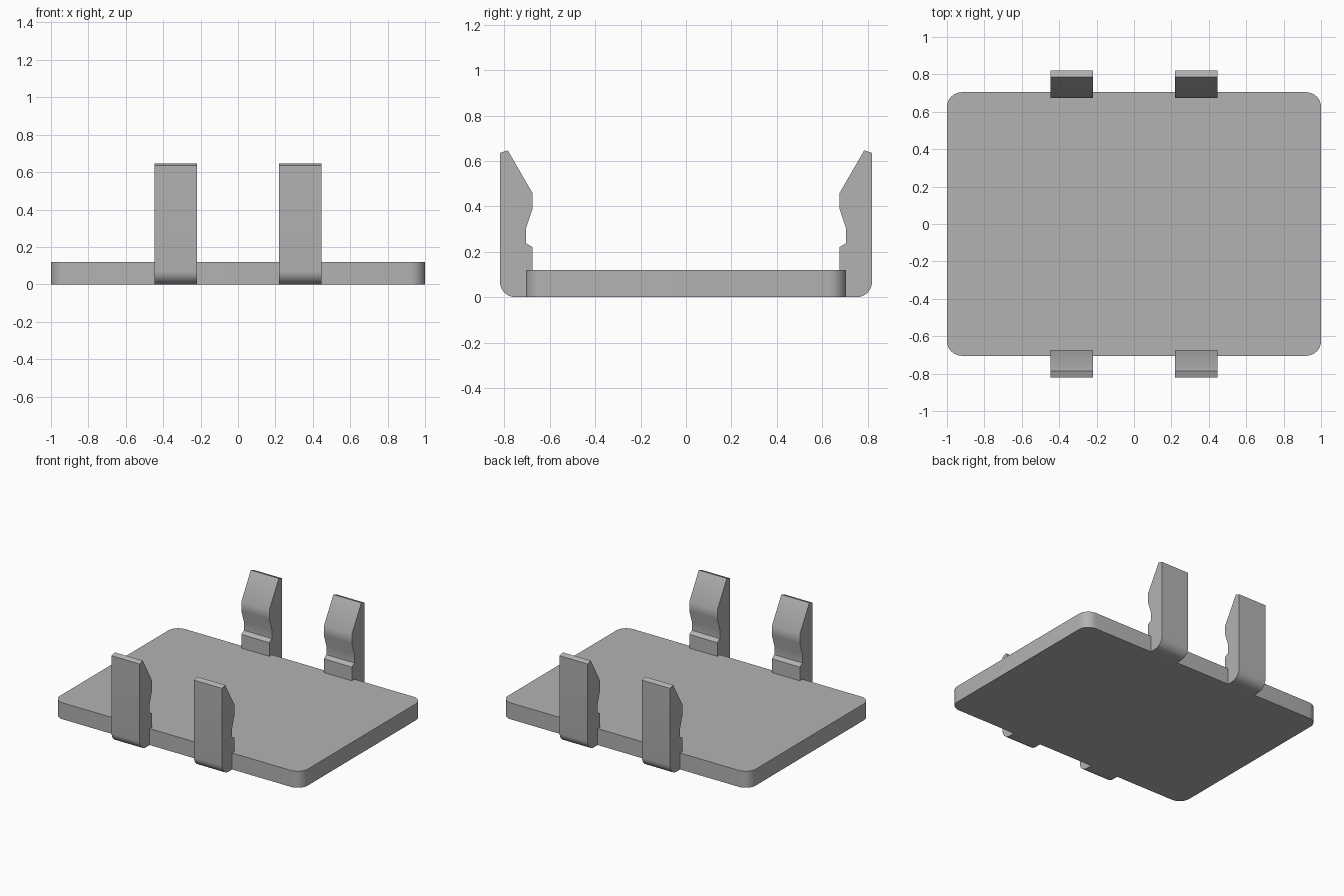
import bpy, bmesh, math
from mathutils import Vector

cube = bpy.data.objects.get("Cube")
if cube:
    bpy.data.objects.remove(cube)

grey = bpy.data.materials.new("plain_grey")
grey.use_nodes = True
colour = (0.45, 0.45, 0.45, 1)
grey.diffuse_color = colour
grey.node_tree.nodes["Principled BSDF"].inputs["Base Color"].default_value = colour


def arc(cx, cy, r, start, steps=8):
    """Quarter circle, counter-clockwise from the start angle in degrees."""
    angles = [math.radians(start + 90 * i / steps) for i in range(steps + 1)]
    return [(cx + r * math.cos(a), cy + r * math.sin(a)) for a in angles]


def extrude(name, outline, place, direction):
    """Solid made by sweeping a flat outline along a direction."""
    bm = bmesh.new()
    face = bm.faces.new([bm.verts.new(place(u, v)) for u, v in outline])
    swept = bmesh.ops.extrude_face_region(bm, geom=[face])["geom"]
    moved = [g for g in swept if isinstance(g, bmesh.types.BMVert)]
    bmesh.ops.translate(bm, verts=moved, vec=Vector(direction))
    bmesh.ops.recalc_face_normals(bm, faces=bm.faces)
    mesh = bpy.data.meshes.new(name)
    bm.to_mesh(mesh)
    bm.free()
    mesh.materials.append(grey)
    obj = bpy.data.objects.new(name, mesh)
    bpy.context.collection.objects.link(obj)
    bpy.ops.object.select_all(action='DESELECT')
    obj.select_set(True)
    bpy.context.view_layer.objects.active = obj
    bpy.ops.object.shade_smooth_by_angle(angle=math.radians(35))
    return obj


# Base plate with rounded corners
HX, HY, THICK, R = 1.0, 0.705, 0.12, 0.08
outline = []
for sx, sy, start in ((1, 1, 0), (-1, 1, 90), (-1, -1, 180), (1, -1, 270)):
    outline += arc(sx * (HX - R), sy * (HY - R), R, start)
extrude("base_plate", outline, lambda u, v: (u, v, 0), (0, 0, THICK))

# Spring clip side profile: rounded heel, outer wall, lead-in slope, bulge, groove, foot
profile = [(HY, 0)] + arc(0.75, 0.07, 0.07, 270)
profile += [(0.82, 0.635), (0.785, 0.647), (0.675, 0.457), (0.675, 0.392),
            (0.705, 0.302), (0.705, 0.238), (0.675, 0.22), (0.675, THICK), (HY, THICK)]

# Four clips, two along each long edge
INNER, WIDTH = 0.22, 0.226
for side, sy in (("front", -1), ("back", 1)):
    for hand, sx in (("left", 1), ("right", -1)):
        extrude(f"{side}_{hand}_clip", profile,
                lambda u, v: (sx * INNER, sy * u, v), (sx * WIDTH, 0, 0))
